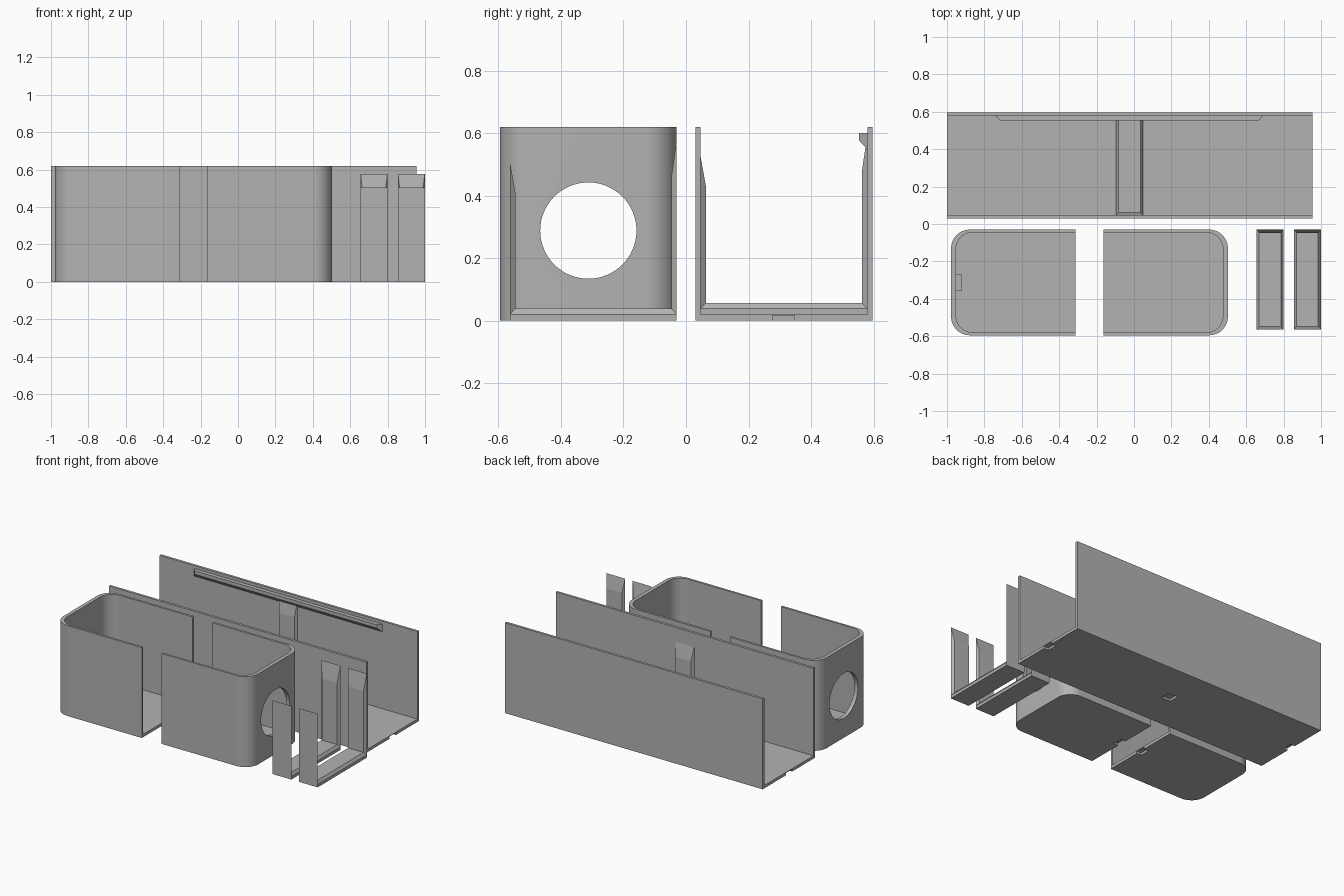
import bpy, bmesh, math
from mathutils import Matrix

if "Cube" in bpy.data.objects:
    bpy.data.objects.remove(bpy.data.objects["Cube"])

gray = bpy.data.materials.new("plain gray")
gray.diffuse_color = (0.45, 0.45, 0.45, 1)
gray.use_nodes = True
gray.node_tree.nodes["Principled BSDF"].inputs["Base Color"].default_value = gray.diffuse_color


def finish(name, bm):
    bmesh.ops.recalc_face_normals(bm, faces=bm.faces)
    me = bpy.data.meshes.new(name)
    bm.to_mesh(me)
    bm.free()
    ob = bpy.data.objects.new(name, me)
    bpy.context.collection.objects.link(ob)
    me.materials.append(gray)
    return ob


def hull_prism(name, pts, lo, hi, axis="z"):
    """Extrude a 2D outline along z, or a (y, z) outline along x."""
    place = (lambda a, b, c: (a, b, c)) if axis == "z" else (lambda a, b, c: (c, a, b))
    bm = bmesh.new()
    f = bm.faces.new([bm.verts.new(place(a, b, lo)) for a, b in pts])
    new = bmesh.ops.extrude_face_region(bm, geom=[f])["geom"]
    vec = (0, 0, hi - lo) if axis == "z" else (hi - lo, 0, 0)
    bmesh.ops.translate(bm, vec=vec, verts=[v for v in new if isinstance(v, bmesh.types.BMVert)])
    return finish(name, bm)


def box(name, x0, x1, y0, y1, z0, z1):
    return hull_prism(name, [(x0, y0), (x1, y0), (x1, y1), (x0, y1)], z0, z1)


def cut(ob, *cutters):
    bpy.context.view_layer.objects.active = ob
    for c in cutters:
        m = ob.modifiers.new("cut", 'BOOLEAN')
        m.operation, m.solver, m.object = 'DIFFERENCE', 'EXACT', c
        bpy.ops.object.modifier_apply(modifier=m.name)
        bpy.data.objects.remove(c)


def u_strap(name, x, y0, z0):
    """U strap with bevelled inner edges and two tapered arms."""
    y1, t, w, wi = y0 + 0.533, 0.017, 0.0715, 0.058
    outer = [(y0, 0.505), (y0, 0.02), (y1, 0.02), (y1, 0.577)]
    inner = [(y0 + t, 0.41), (y0 + t, 0.039), (y1 - t, 0.039), (y1 - t, 0.46)]
    bm = bmesh.new()
    rings = []
    for (a, b), (c, d) in zip(outer, inner):
        rings.append([bm.verts.new(p) for p in (
            (x - w, a, b + z0), (x + w, a, b + z0), (x + wi, c, d + z0), (x - wi, c, d + z0))])
    for r, s in zip(rings, rings[1:]):
        for i in range(4):
            # the middle underside is replaced by the straight-sided base
            if not (i == 0 and r is rings[1]):
                j = (i + 1) % 4
                bm.faces.new((r[i], r[j], s[j], s[i]))
    bm.faces.new(rings[0])
    bm.faces.new(rings[3])
    a, b = rings[1], rings[2]
    top = [a[0], a[1], b[1], b[0]]
    low = [bm.verts.new((v.co.x, v.co.y, z0)) for v in top]
    for i in range(4):
        j = (i + 1) % 4
        bm.faces.new((top[i], top[j], low[j], low[i]))
    bm.faces.new(low)
    return finish(name, bm)


# Long open channel with notches underneath
Y0, Y1, T, H = 0.03, 0.597, 0.017, 0.62
channel = hull_prism("channel", [(Y0, 0), (Y1, 0), (Y1, H), (Y1 - T, H), (Y1 - T, 0.02),
                                 (Y0 + T, 0.02), (Y0 + T, H), (Y0, H)], -1, 0.955, "x")
cut(channel, *[box("notch", x - 0.035, x + 0.035, 0.277, 0.347, -0.05, 0.016)
               for x in (-1, -0.0225, 0.955)])

# Inner rib of the channel and two loose straps of the same shape
u_strap("channel_rib", -0.0245, Y0 + T, 0.018)
for i, x in enumerate((0.727, 0.927)):
    u_strap(f"loose_strap_{i + 1}", x, -0.563, 0)

# Hook rail with slanted ends along the back wall
rail = hull_prism("hook_rail", [(0.58, 0.6), (0.553, 0.6), (0.553, 0.577), (0.58, 0.548)],
                  -0.74, 0.69, "x")
for v in rail.data.vertices:
    if v.co.y < 0.56:
        v.co.x += 0.022 if v.co.x < 0 else -0.022


def rounded_end(x0, x1, y0, y1, r, n=12):
    """Outline rounded at its x0 end and square at x1."""
    pts = [(x1, y0), (x1, y1)]
    for cy, start in ((y1 - r, 90), (y0 + r, 180)):
        for k in range(n + 1):
            a = math.radians(start + 90 * k / n)
            pts.append((x0 + r + r * math.cos(a), cy + r * math.sin(a)))
    return pts


def end_cap(name, mirrored):
    x0, x1, y0, y1 = -0.978, -0.313, -0.595, -0.03
    cap = hull_prism(name, rounded_end(x0, x1, y0, y1, 0.1), 0, H)
    hollow = hull_prism("hollow", rounded_end(x0 + 0.026, x1 + 0.1, y0 + 0.015, y1 - 0.015, 0.09), 0.02, 1)
    ring = [(-0.3125 + 0.154 * math.cos(k * math.tau / 64),
             0.288 + 0.154 * math.sin(k * math.tau / 64)) for k in range(64)]
    hole = hull_prism("hole", ring, x0 - 0.1, x0 + 0.15, "x")
    notch = box("notch", x1 - 0.035, x1 + 0.05, -0.347, -0.277, -0.05, 0.016)
    cut(cap, hollow, hole, notch)
    if mirrored:
        cap.data.transform(Matrix.Translation((-0.476, 0, 0)) @ Matrix.Scale(-1, 4, (1, 0, 0)))
        cap.data.flip_normals()
    bpy.ops.object.select_all(action='DESELECT')
    cap.select_set(True)
    bpy.context.view_layer.objects.active = cap
    bpy.ops.object.shade_smooth_by_angle(angle=math.radians(30))


# Two rounded end caps with round openings
end_cap("left_end_cap", False)
end_cap("right_end_cap", True)

# Small stop on the left cap floor
box("floor_stop", -0.953, -0.923, -0.358, -0.267, 0.015, 0.032)
